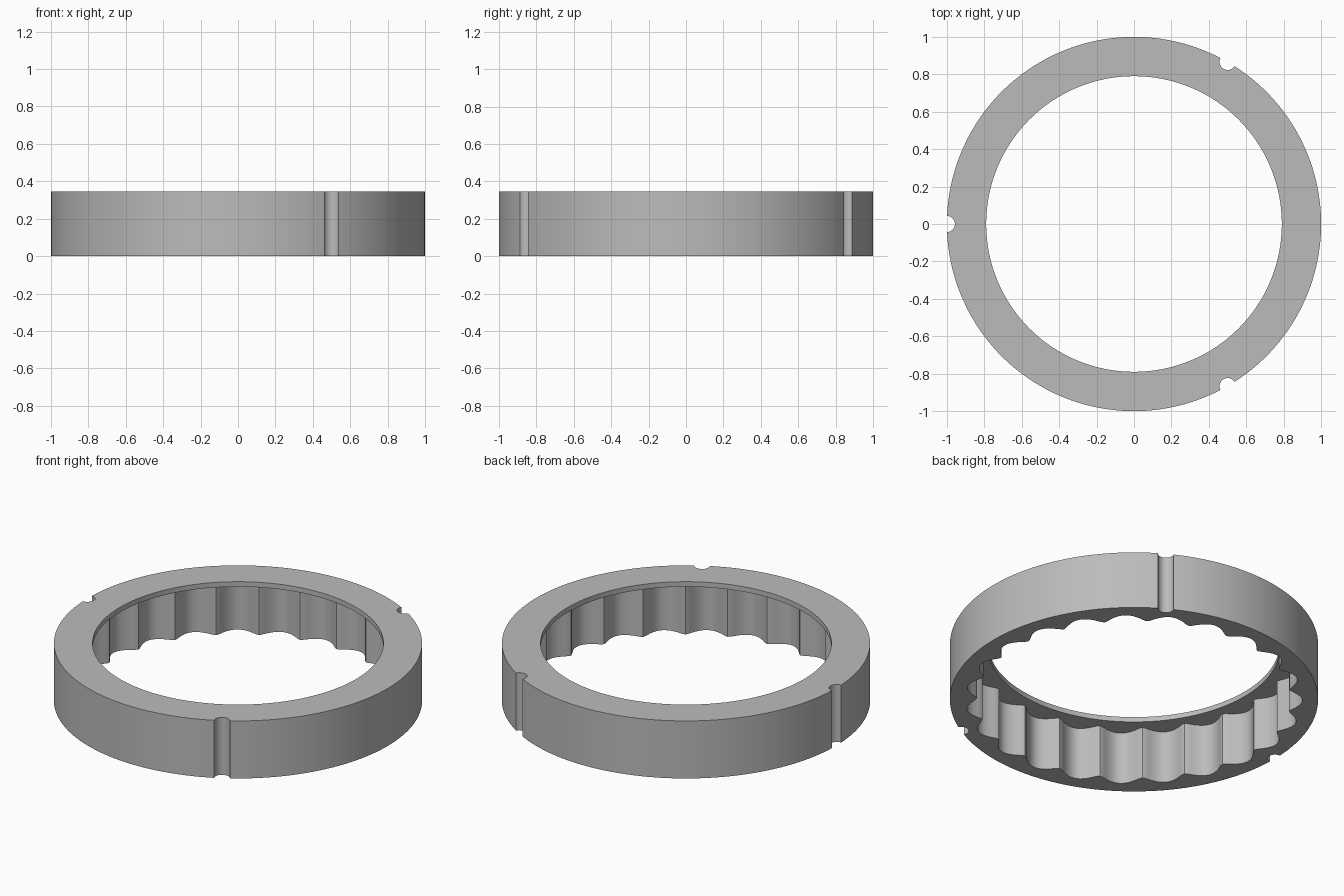
import bpy
import bmesh
from math import pi, sin, cos, sqrt, asin, radians

HEIGHT, LIP = 0.345, 0.03
HOLE_R, NOTCH_R = 0.79, 0.043
LOBES, CUSP_R, LOBE_R = 23, 0.852, 0.915

cube = bpy.data.objects.get("Cube")
if cube:
    bpy.data.objects.remove(cube, do_unlink=True)


def polar(r, a):
    return (r * cos(a), r * sin(a))


def outer_outline():
    """Circle with three round notches in its rim."""
    pts = []
    half = 2 * asin(NOTCH_R / 2)
    for k in range(3):
        mid = pi / 3 + k * 2 * pi / 3
        cx, cy = polar(1, mid)
        # notch arc, swept through the inside of the rim
        start, sweep = mid - pi / 2 - half / 2, -(pi - half)
        for i in range(17):
            dx, dy = polar(NOTCH_R, start + sweep * i / 16)
            pts.append((cx + dx, cy + dy))
        # rim up to the next notch
        span = 2 * pi / 3 - 2 * half
        for i in range(1, 48):
            pts.append(polar(1, mid + half + span * i / 48))
    return pts


def pocket_outline():
    """Ring of outward lobes with softened ridges between them."""
    pts, n, soft = [], LOBES * 16, 0.03
    low, high = sqrt(soft), sqrt(1 + soft)
    for i in range(n):
        a = 2 * pi * i / n
        wave = sqrt(cos(LOBES * a / 2) ** 2 + soft)
        pts.append(polar(CUSP_R + (LOBE_R - CUSP_R) * (wave - low) / (high - low), a))
    return pts


def add_wall(bm, outline, z0, z1):
    """Upright wall along a closed outline; returns its bottom and top edges."""
    rings = []
    for z in (z0, z1):
        vs = [bm.verts.new((x, y, z)) for x, y in outline]
        rings.append([bm.edges.new((v, vs[i - 1])) for i, v in enumerate(vs)])
    bmesh.ops.bridge_loops(bm, edges=rings[0] + rings[1])
    return rings


def add_cap(bm, edges, z):
    bmesh.ops.triangle_fill(bm, use_beauty=True, edges=edges, normal=(0, 0, z))


hole = [polar(HOLE_R, 2 * pi * i / 128) for i in range(128)]

bm = bmesh.new()
outer_bottom, outer_top = add_wall(bm, outer_outline(), 0, HEIGHT)
hole_bottom, hole_top = add_wall(bm, hole, HEIGHT - LIP, HEIGHT)
pocket_bottom, pocket_top = add_wall(bm, pocket_outline(), 0, HEIGHT - LIP)

# top face, underside of the lip, bottom face
add_cap(bm, outer_top + hole_top, 1)
add_cap(bm, pocket_top + hole_bottom, -1)
add_cap(bm, outer_bottom + pocket_bottom, -1)
bmesh.ops.recalc_face_normals(bm, faces=bm.faces[:])

# smooth walls, crisp rims and notch corners
for f in bm.faces:
    f.smooth = True
for e in bm.edges:
    e.smooth = e.calc_face_angle(0) < radians(35)

mesh = bpy.data.meshes.new("lobed_ring")
bm.to_mesh(mesh)
bm.free()
ring = bpy.data.objects.new("lobed_ring", mesh)
bpy.context.collection.objects.link(ring)

grey = bpy.data.materials.new("plain_grey")
grey.use_nodes = True
color = (0.5, 0.5, 0.5, 1)
grey.diffuse_color = color
grey.node_tree.nodes["Principled BSDF"].inputs["Base Color"].default_value = color
mesh.materials.append(grey)
